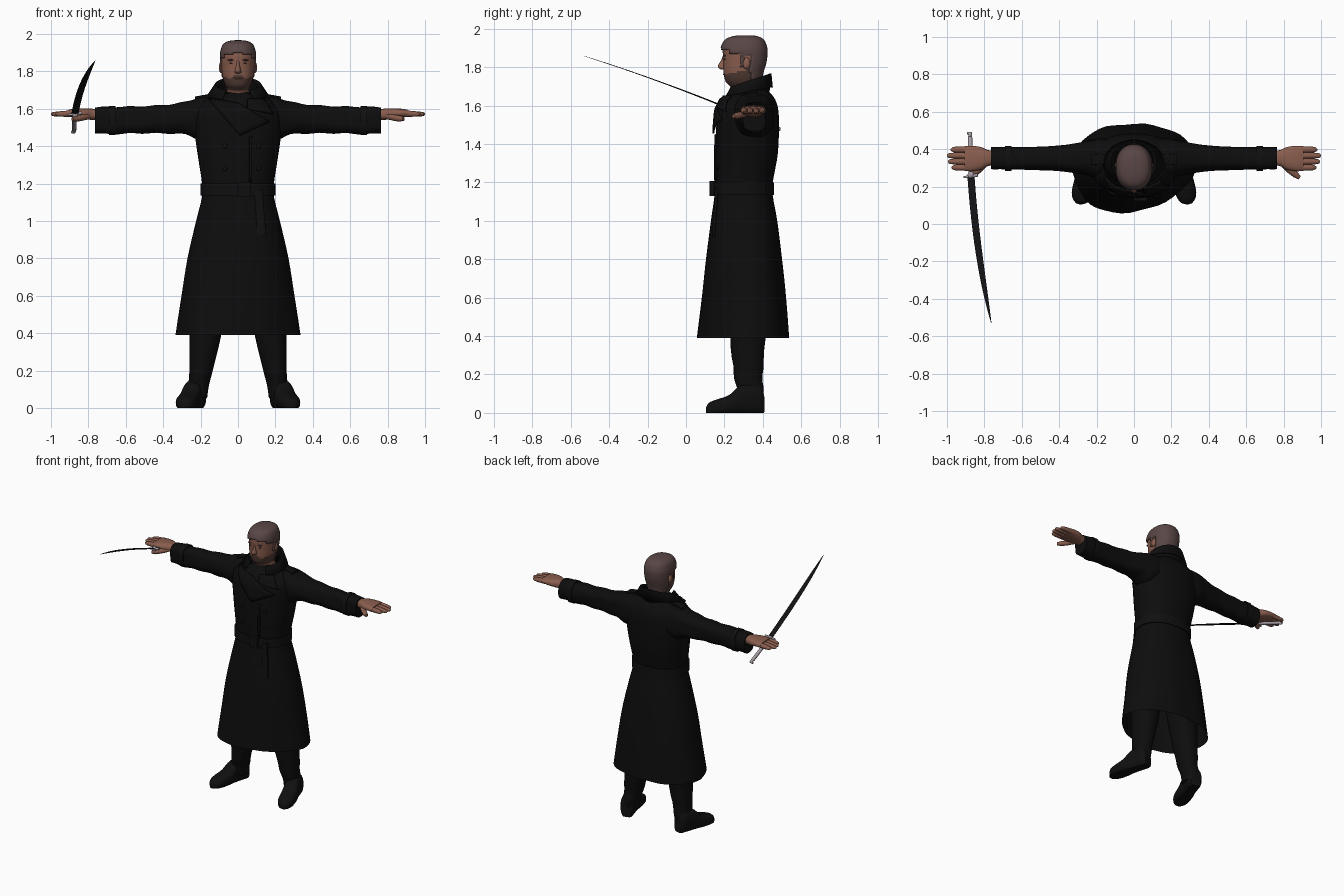
import bpy, bmesh, math
from mathutils import Vector, Matrix

old = bpy.data.objects.get("Cube")
if old:
    bpy.data.objects.remove(old, do_unlink=True)


def material(name, r, g, b):
    m = bpy.data.materials.new(name)
    m.use_nodes = True
    m.diffuse_color = (r, g, b, 1)
    node = next(n for n in m.node_tree.nodes if n.type == 'BSDF_PRINCIPLED')
    node.inputs["Base Color"].default_value = (r, g, b, 1)
    node.inputs["Roughness"].default_value = 0.8
    return m


BLACK = material("black cloth", .004, .004, .004)
LEATHER = material("black leather", .005, .005, .005)
SKIN = material("skin", .25, .11, .075)
HAIR = material("brown hair", .10, .062, .06)
BEARD = material("dark beard", .085, .045, .036)
STEEL = material("pale steel", .38, .34, .38)
BLADE = material("dark blade", .006, .006, .007)


def finish(name, bm, mat, angle=40):
    bmesh.ops.recalc_face_normals(bm, faces=bm.faces)
    me = bpy.data.meshes.new(name)
    bm.to_mesh(me)
    bm.free()
    me.materials.append(mat)
    me.shade_smooth()
    me.set_sharp_from_angle(angle=math.radians(angle))
    ob = bpy.data.objects.new(name, me)
    bpy.context.collection.objects.link(ob)
    return ob


def skin(name, rows, mat, closed=True, caps=True, thick=0):
    """Bridge successive rows of points into a surface."""
    bm = bmesh.new()
    vs = [[bm.verts.new(p) for p in r] for r in rows]
    n = len(rows[0])
    for a, b in zip(vs, vs[1:]):
        for i in range(n if closed else n - 1):
            j = (i + 1) % n
            bm.faces.new((a[i], a[j], b[j], b[i]))
    if closed and caps:
        bm.faces.new(vs[0])
        bm.faces.new(vs[-1])
    ob = finish(name, bm, mat)
    if thick:
        mod = ob.modifiers.new("thickness", 'SOLIDIFY')
        mod.thickness, mod.offset = thick, 0
    return ob


def spline(st, k):
    """Catmull-Rom resampling of station tuples."""
    out = []
    for i in range(len(st) - 1):
        q = [st[max(i - 1, 0)], st[i], st[i + 1], st[min(i + 2, len(st) - 1)]]
        for s in range(k):
            t = s / k
            out.append([b + t / 2 * (c - a + t * (2*a - 5*b + 4*c - d + t * (3*(b - c) + d - a)))
                        for a, b, c, d in zip(*q)])
    return out + [list(st[-1])]


def tube(name, axis, st, mat, e=2.2, n=32, k=4, side=1, caps=True, warp=None):
    """Stations are (position, a0, a1, b0, b1) boxes filled by superellipses."""
    rows = []
    for p, a0, a1, b0, b1 in spline(st, k):
        row = []
        for i in range(n):
            t = math.tau * i / n
            c, s = math.cos(t), math.sin(t)
            a = (a0 + a1) / 2 + (a1 - a0) / 2 * math.copysign(abs(c) ** (2 / e), c)
            b = (b0 + b1) / 2 + (b1 - b0) / 2 * math.copysign(abs(s) ** (2 / e), s)
            v = {'x': (p, a, b), 'y': (a, p, b), 'z': (a, b, p)}[axis]
            v = warp(Vector(v)) if warp else Vector(v)
            v.x *= side
            row.append(v)
        rows.append(row)
    return skin(name, rows, mat, caps=caps)


def rod(name, pts, radius, mat):
    cu = bpy.data.curves.new(name, 'CURVE')
    cu.dimensions, cu.bevel_depth, cu.bevel_resolution, cu.use_fill_caps = '3D', radius, 3, True
    sp = cu.splines.new('POLY')
    sp.points.add(len(pts) - 1)
    for i, p in enumerate(pts):
        sp.points[i].co = (*p, 1)
        sp.points[i].radius = .6 if i == len(pts) - 1 else 1
    cu.materials.append(mat)
    ob = bpy.data.objects.new(name, cu)
    bpy.context.collection.objects.link(ob)


def blob(name, loc, size, mat):
    bm = bmesh.new()
    bmesh.ops.create_uvsphere(bm, u_segments=16, v_segments=10, radius=1,
                              matrix=Matrix.Translation(loc) @ Matrix.Diagonal((*size, 1)))
    return finish(name, bm, mat, 180)


# Coat body: height, half width, front, back
coat = [(.39, .335, .06, .535), (.6, .302, .085, .52), (.8, .27, .105, .5), (1, .224, .13, .475),
        (1.13, .192, .148, .452), (1.2, .192, .15, .452), (1.35, .215, .15, .478),
        (1.5, .235, .158, .484), (1.58, .23, .165, .48), (1.63, .2, .19, .465),
        (1.67, .14, .225, .435), (1.69, .085, .26, .4)]


def drape(v):
    """Lopsided wrap and soft folds on the skirt, narrowing to the front."""
    low = max(0, (1.1 - v.z) / .7)
    front = max(0, (.3 - v.y) / .24)
    v.x = v.x * (1 - .2 * low * front) - .07 * low * front ** 2
    v.y += .004 * low * math.sin(30 * v.x)
    return v


tube("coat_body", 'z', [(z, -w, w, f, b) for z, w, f, b in coat], BLACK, 2.3, 48,
     caps=False, warp=drape)


def front_y(x, z):
    for lo, hi in zip(coat, coat[1:]):
        if lo[0] <= z <= hi[0]:
            t = (z - lo[0]) / (hi[0] - lo[0])
            w, f, b = [p + t * (q - p) for p, q in zip(lo[1:], hi[1:])]
            r = min(abs(x) / w, .92)
            return (f + b) / 2 - (b - f) / 2 * (1 - r ** 2.3) ** (1 / 2.3)
    return .3


def patch(name, corners, lift=.014, n=8):
    """Cloth panel following the chest between four (x, z) corners."""
    a, b, c, d = [Vector(p) for p in corners]
    rows = []
    for i in range(n + 1):
        l, r = a.lerp(d, i / n), b.lerp(c, i / n)
        line = [l.lerp(r, j / n) for j in range(n + 1)]
        rows.append([(p.x, front_y(*p) - lift, p.y) for p in line])
    skin(name, rows, BLACK, closed=False, thick=.01)


patch("storm_flap", [(-.16, 1.655), (0, 1.63), (.17, 1.53), (.01, 1.455)])
patch("left_lapel", [(.05, 1.65), (.14, 1.65), (.19, 1.57), (.05, 1.6)])
patch("coat_overlap", [(.06, 1.45), (.075, 1.45), (.075, 1.21), (.06, 1.21)], .004)
for z in (1.4, 1.28):
    for x in (-.07, .11):
        blob("coat_button", (x, front_y(x, z) - .003, z), (.013, .007, .013), LEATHER)

# Collar: standing band folding over, open at the throat
collar = []
for rx, ry, cy, zb, zf in [(.1, .1, .33, 1.65, 1.6), (.106, .104, .335, 1.765, 1.67),
                           (.122, .112, .33, 1.765, 1.69), (.16, .128, .32, 1.695, 1.645)]:
    row = []
    for i in range(33):
        a = -2.6 + 5.2 * i / 32
        row.append((rx * math.sin(a), cy + ry * math.cos(a),
                    zf + (zb - zf) * (1 + math.cos(a)) / 2))
    collar.append(row)
skin("collar", collar, BLACK, closed=False, thick=.008)

# Belt, buckle and hanging tail
tube("belt", 'z', [(1.135, -.2, .2, .138, .458), (1.2, -.2, .2, .138, .458)], LEATHER, 2.3, 48, 1)
tube("belt_buckle", 'z', [(1.128, .0, .07, .122, .15), (1.207, .0, .07, .122, .15)], LEATHER, 6, 16, 1)
tube("belt_tail", 'z', [(.92, .1, .15, .135, .15), (1.05, .095, .14, .145, .16),
                        (1.17, .085, .13, .15, .17)], LEATHER, 6, 16, 3)


def crease(v):
    """Fine fabric wrinkles across limbs."""
    v.z += .003 * math.sin(45 * v.x + 20 * v.y)
    v.y += .003 * math.sin(50 * v.z + 9 * v.x)
    return v


shoe_turn = Matrix.Translation((.215, .385, 0)) @ Matrix.Rotation(math.radians(17), 4, 'Z')
for side, label in ((1, "left"), (-1, "right")):
    # Sleeves with straps and shoulder tabs
    tube(label + "_sleeve", 'x',
         [(.12, .25, .455, 1.47, 1.655), (.2, .25, .455, 1.435, 1.662), (.28, .268, .44, 1.462, 1.637),
          (.4, .285, .42, 1.468, 1.62), (.55, .29, .41, 1.468, 1.612), (.68, .29, .41, 1.464, 1.61),
          (.765, .292, .41, 1.468, 1.607)], BLACK, 2.6, side=side, warp=crease)
    tube(label + "_cuff_strap", 'x', [(.655, .283, .417, 1.46, 1.615), (.69, .283, .417, 1.46, 1.615)],
         LEATHER, 2.6, k=1, side=side)
    tube(label + "_shoulder_tab", 'x', [(.12, .32, .37, 1.66, 1.685), (.23, .315, .375, 1.635, 1.665)],
         BLACK, 5, 16, 2, side)

    # Hands: palm, four fingers, thumb
    tube(label + "_palm", 'x',
         [(.74, .315, .39, 1.54, 1.59), (.78, .31, .395, 1.54, 1.6), (.82, .29, .412, 1.545, 1.602),
          (.87, .282, .418, 1.552, 1.6), (.905, .284, .416, 1.558, 1.595)], SKIN, 2.5, side=side)
    for y, tip in ((.302, .975), (.334, .995), (.366, 1.0), (.398, .98)):
        tube(label + "_finger", 'x',
             [(.88, y - .017, y + .017, 1.557, 1.592), (.94, y - .016, y + .016, 1.557, 1.587),
              (tip - .012, y - .013, y + .013, 1.56, 1.582), (tip, y - .004, y + .004, 1.567, 1.575)],
             SKIN, 2.2, 12, 3, side)
    rod(label + "_thumb", [(side * x, y, z) for x, y, z in
        [(.8, .32, 1.56), (.835, .285, 1.552), (.865, .263, 1.547), (.885, .247, 1.545)]], .017, SKIN)

    # Trousers and shoes
    tube(label + "_trouser_leg", 'z',
         [(.05, .165, .255, .28, .4), (.12, .155, .265, .265, .402), (.2, .135, .26, .25, .4),
          (.39, .09, .258, .228, .412), (.6, .05, .25, .21, .42), (.85, .01, .2, .2, .43)],
         BLACK, 2.2, side=side, warp=crease)

    def turn(v):
        v.z = max(v.z, 0)
        return shoe_turn @ v
    tube(label + "_shoe", 'y',
         [(.015, -.035, .035, -.01, .1), (-.01, -.05, .05, -.01, .15), (-.1, -.052, .052, -.01, .145),
          (-.16, -.058, .056, -.01, .095), (-.23, -.058, .052, -.01, .07), (-.27, -.044, .036, -.01, .055),
          (-.29, -.015, .01, -.005, .03)], LEATHER, 2.6, side=side, warp=turn)

    # Facial features in pairs
    blob(label + "_ear", (side * .09, .315, 1.82), (.012, .02, .03), SKIN)
    blob(label + "_eye", (side * .034, .204, 1.842), (.013, .008, .005), BEARD)
    blob(label + "_eyebrow", (side * .036, .201, 1.86), (.022, .008, .005), BEARD)

# Head: height, half width, front, back
head = [(1.6, .062, .25, .395), (1.68, .062, .245, .393), (1.705, .058, .225, .388),
        (1.722, .066, .208, .388), (1.745, .076, .2, .39), (1.78, .084, .195, .398),
        (1.82, .088, .194, .41), (1.86, .09, .192, .416), (1.9, .089, .193, .416),
        (1.935, .074, .215, .398), (1.953, .045, .25, .365), (1.958, .01, .29, .33)]
face = tube("head", 'z', [(z, -w, w, f, b) for z, w, f, b in head], SKIN, 2.25, 48)
face.data.materials.append(BEARD)
for p in face.data.polygons:
    c = p.center
    line = 1.765 + .2 * max(0, c.y - .22) + (.015 if abs(c.x) < .03 else 0)
    if 1.7 < c.z < line and c.y < .37:
        p.material_index = 1
tube("nose", 'z', [(1.787, -.012, .012, .185, .22), (1.795, -.018, .018, .17, .22),
                   (1.808, -.015, .015, .166, .22), (1.835, -.009, .009, .182, .22),
                   (1.86, -.01, .01, .192, .22)], SKIN, 2, 16)
blob("mouth", (0, .2, 1.763), (.024, .007, .005), SKIN)

# Hair: a thicker shell of the head, trimmed along the hairline
shell = [(z + .008 * (z > 1.93), -w - .007, w + .007, f - .007 - .006 * (1.88 < z < 1.945), b + .008)
         for z, w, f, b in head]
hair = tube("hair", 'z', shell, HAIR, 2.25, 48)
bm = bmesh.new()
bm.from_mesh(hair.data)


def hairline(c):
    if c.y < .23:
        return 1.9 - .15 * abs(c.x)
    return 1.872 if c.y < .285 else 1.8 if c.y < .305 else 1.862 if c.y < .335 else 1.7


bmesh.ops.delete(bm, context='FACES', geom=[
    f for f in bm.faces if f.calc_center_median().z < hairline(f.calc_center_median())])
bm.to_mesh(hair.data)
bm.free()
mod = hair.modifiers.new("thickness", 'SOLIDIFY')
mod.thickness, mod.offset = .012, -1

# Sabre: curved blade, guard, grip and hooked pommel
start, bend, tip = Vector((-.872, .26, 1.57)), Vector((-.845, -.14, 1.735)), Vector((-.763, -.53, 1.858))
rows = []
for i in range(21):
    t = i / 20
    mid = start * (1 - t) ** 2 + bend * 2 * t * (1 - t) + tip * t * t
    w = .018 * (1 - t ** 4) + .001
    edge, flat = Vector((w, 0, 0)), Vector((0, .0015, .004)) * (1 - .8 * t)
    rows.append([mid - edge, mid + flat, mid + edge, mid - flat])
skin("sabre_blade", rows, BLADE)
rod("sabre_grip", [(-.871, .25, 1.572), (-.875, .36, 1.53), (-.876, .46, 1.487), (-.876, .48, 1.48)], .012, STEEL)
rod("sabre_pommel", [(-.876, .465, 1.487), (-.876, .484, 1.478), (-.892, .486, 1.474)], .011, STEEL)
rod("sabre_guard", [(-.835, .262, 1.578), (-.87, .255, 1.572), (-.91, .25, 1.566)], .009, STEEL)
blob("guard_block", (-.872, .262, 1.568), (.018, .02, .018), STEEL)
